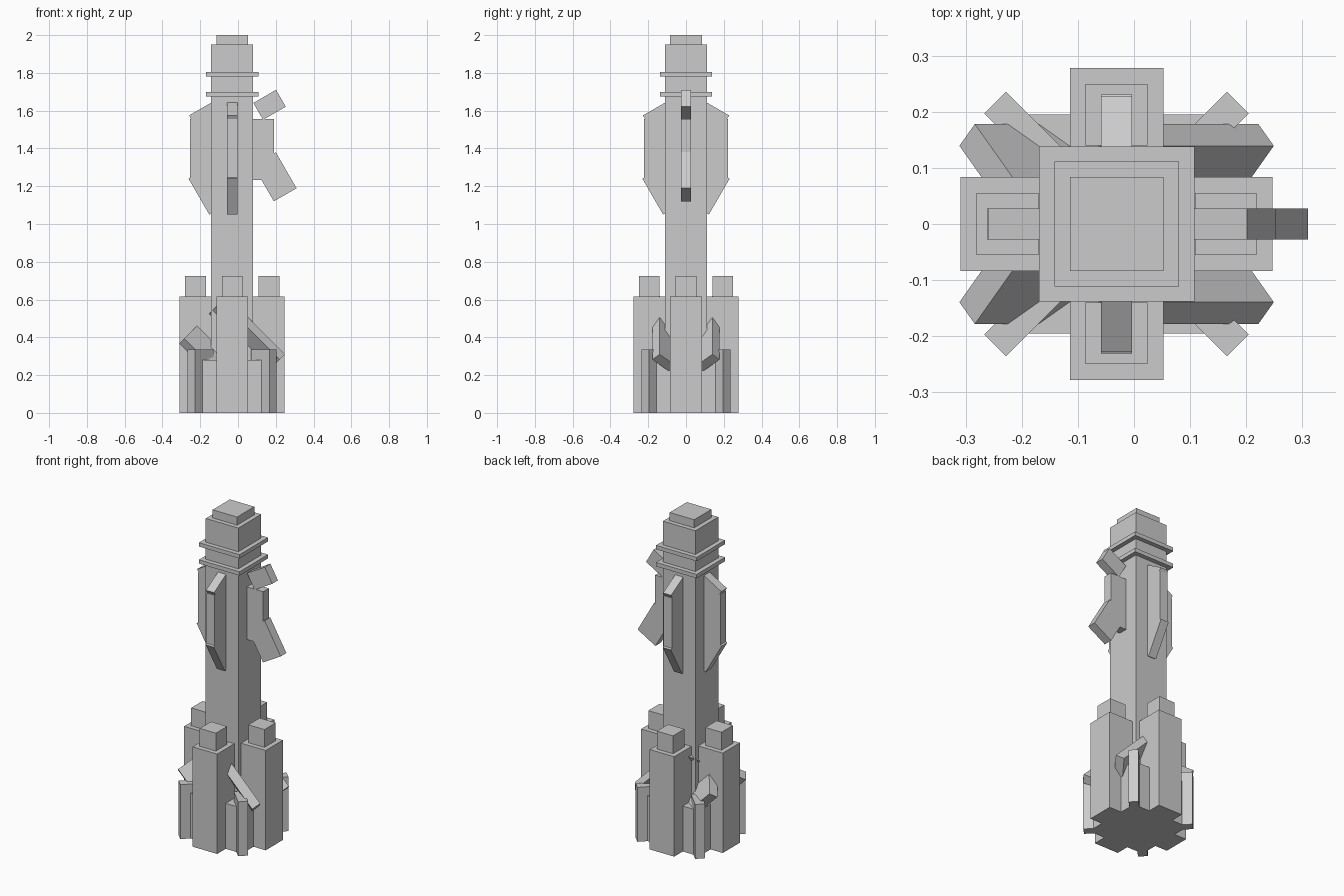
import bpy, bmesh
from math import radians
from mathutils import Matrix

if "Cube" in bpy.data.objects:
    bpy.data.objects.remove(bpy.data.objects["Cube"])

AXIS = Matrix.Translation((-0.031, 0, 0))      # the tower axis sits slightly left of x = 0


def rot(deg, axis):
    return Matrix.Rotation(radians(deg), 4, axis)


def boxes(name, parts):
    """One object from (size, matrix) boxes placed relative to the tower axis."""
    bm = bmesh.new()
    for size, m in parts:
        bmesh.ops.create_cube(bm, size=1, matrix=AXIS @ m @ Matrix.Diagonal((*size, 1)))
    me = bpy.data.meshes.new(name)
    bm.to_mesh(me)
    bm.free()
    ob = bpy.data.objects.new(name, me)
    bpy.context.collection.objects.link(ob)
    return ob


def slab(w, d, z0, z1, r=0, az=0):
    """Upright box between two heights, pushed out by r along azimuth az."""
    return (w, d, z1 - z0), rot(az, 'Z') @ Matrix.Translation((r, 0, (z0 + z1) / 2))


# central tower with cap and two collars
boxes("core_tower", [slab(0.222, 0.222, 0, 1.95)])
boxes("top_cap", [slab(0.167, 0.167, 1.95, 2.0)])
for i, z in enumerate((1.675, 1.78)):
    boxes(f"collar_{i}", [slab(0.277, 0.277, z, z + 0.024)])

# four side boosters with small caps
for i in range(4):
    boxes(f"booster_{i}", [slab(0.167, 0.167, 0, 0.615, 0.1945, i * 90)])
    boxes(f"booster_cap_{i}", [slab(0.11, 0.11, 0.615, 0.725, 0.1945, i * 90)])

# base block and diagonal base fins
boxes("base_block", [slab(0.39, 0.39, 0, 0.28)])
for i in range(4):
    boxes(f"base_fin_{i}", [slab(0.139, 0.055, 0, 0.335, 0.2365, 45 + i * 90)])

# four long plates around a tilted axis, crossing the base
tilt = Matrix.Translation((0, 0, 0.338)) @ rot(45, 'Y')
for i in range(4):
    boxes(f"tilted_plate_{i}", [((0.436, 0.139, 0.055),
          tilt @ rot(45 + i * 90, 'X') @ Matrix.Translation((0, 0.155, 0)))])

# upper fins: straight panel plus two angled panels; the right one is splayed outwards
for i in range(4):
    ang, top, low = (30, (0.198, 1.631), (0.226, 1.25)) if i == 0 else \
                    (-30, (0.142, 1.565), (0.116, 1.18))
    az = rot(i * 90, 'Z')
    parts = [slab(0.112, 0.055, 1.232, 1.556, 0.166, i * 90)]
    for (r, z), h in ((top, 0.103), (low, 0.22)):
        parts.append(((0.139, 0.055, h),
                      az @ Matrix.Translation((r, 0, z)) @ rot(-ang, 'Y')))
    boxes(f"upper_fin_{i}", parts)
